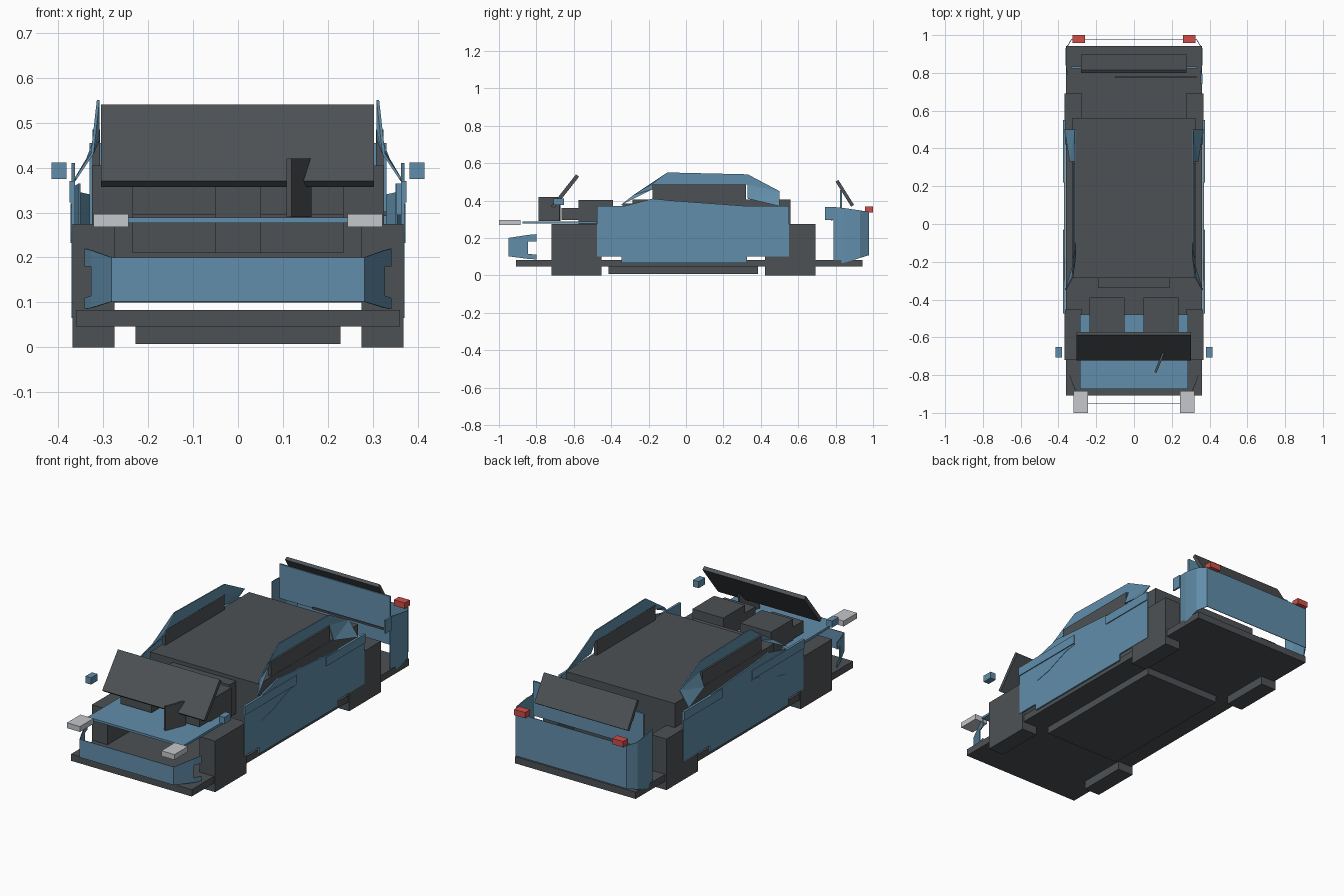
import bpy, bmesh

if "Cube" in bpy.data.objects:
    bpy.data.objects.remove(bpy.data.objects["Cube"], do_unlink=True)


def material(name, color):
    m = bpy.data.materials.new(name)
    m.use_nodes = True
    m.diffuse_color = (*color, 1)
    m.node_tree.nodes["Principled BSDF"].inputs["Base Color"].default_value = (*color, 1)
    return m


BLUE = material("steel_blue", (0.12, 0.27, 0.40))
DARK = material("charcoal", (0.075, 0.083, 0.091))
GREY = material("light_grey", (0.56, 0.57, 0.60))
RED = material("lamp_red", (0.62, 0.075, 0.065))


def finish(name, bm, mat):
    bmesh.ops.recalc_face_normals(bm, faces=bm.faces)
    mesh = bpy.data.meshes.new(name)
    bm.to_mesh(mesh)
    bm.free()
    mesh.materials.append(mat)
    ob = bpy.data.objects.new(name, mesh)
    bpy.context.scene.collection.objects.link(ob)
    return ob


def prism(name, outline, x0, x1, mat, bend=None):
    """Extrude a (y, z) outline from x0 to x1; bend(z) moves points sideways."""
    bm = bmesh.new()
    face = bm.faces.new([bm.verts.new((x0, y, z)) for y, z in outline])
    made = bmesh.ops.extrude_face_region(bm, geom=[face])["geom"]
    for v in made:
        if isinstance(v, bmesh.types.BMVert):
            v.co.x = x1
    if bend:
        bmesh.ops.triangulate(bm, faces=[f for f in bm.faces if len(f.verts) > 4])
        side = 1 if x0 + x1 > 0 else -1
        for v in bm.verts:
            v.co.x += side * bend(v.co.z)
    return finish(name, bm, mat)


def box(name, x, y, z, mat):
    return prism(name, [(y[0], z[0]), (y[1], z[0]), (y[1], z[1]), (y[0], z[1])], x[0], x[1], mat)


def pair(name, x, y, z, mat):
    box("left_" + name, x, y, z, mat)
    box("right_" + name, (-x[1], -x[0]), y, z, mat)


def shell(name, columns, mat):
    """Thin upright wall through (x, y, bottom, top) columns."""
    bm = bmesh.new()
    rows = [(bm.verts.new((x, y, a)), bm.verts.new((x, y, b))) for x, y, a, b in columns]
    for p, q in zip(rows, rows[1:]):
        bm.faces.new((p[0], q[0], q[1], p[1]))
    ob = finish(name, bm, mat)
    solid = ob.modifiers.new("thickness", "SOLIDIFY")
    solid.thickness = 0.004
    solid.offset = 0


def mirrored(columns):
    return columns + [(-x, y, a, b) for x, y, a, b in reversed(columns)]


# Floor, underbody and wheel blocks
box("floor", (-0.36, 0.36), (-0.908, 0.943), (0.046, 0.083), DARK)
box("underbody", (-0.228, 0.228), (-0.415, 0.385), (0.008, 0.046), DARK)
pair("front_wheel_block", (0.275, 0.368), (-0.72, -0.452), (0, 0.275), DARK)
pair("rear_wheel_block", (0.275, 0.368), (0.422, 0.692), (0, 0.275), DARK)

# Cabin interior, front ledge and seats
box("cabin", (-0.325, 0.325), (-0.285, 0.56), (0.1, 0.405), DARK)
box("cabin_ledge", (-0.19, 0.187), (-0.34, -0.285), (0.21, 0.385), DARK)
pair("seat", (0.05, 0.235), (-0.575, -0.39), (0.21, 0.403), DARK)
pair("seat_cushion", (0.05, 0.235), (-0.665, -0.575), (0.295, 0.36), DARK)

# Hood, lamps and mirrors
box("hood", (-0.287, 0.287), (-0.873, -0.478), (0.277, 0.289), BLUE)
pair("headlight", (0.243, 0.321), (-1.0, -0.885), (0.268, 0.297), GREY)
pair("tail_light", (0.26, 0.325), (0.957, 1.0), (0.337, 0.368), RED)
pair("mirror", (0.381, 0.415), (-0.708, -0.652), (0.375, 0.411), BLUE)

# Windscreen and rear window
prism("windscreen", [(-0.722, 0.37), (-0.706, 0.357), (-0.572, 0.527), (-0.588, 0.54)],
      -0.305, 0.303, DARK)
prism("rear_window", [(0.8, 0.5), (0.815, 0.51), (0.898, 0.377), (0.883, 0.367)],
      -0.28, 0.277, DARK)

# Steering panel, turned slightly
panel = box("steering_panel", (-0.006, 0.006), (-0.06, 0.06), (-0.065, 0.065), DARK)
panel.location = (0.136, -0.73, 0.355)
panel.rotation_euler.z = -0.38

# Front bumper with hooked ends
hook = (0.325, -0.845, 0.088, 0.216)
shell("front_bumper", mirrored([hook, (0.28, -0.948, 0.102, 0.2)]), BLUE)
for side, word in ((1, "left"), (-1, "right")):
    for part, low, high in (("upper", (0.18, 0.216), (0.18, 0.22)),
                            ("lower", (0.088, 0.115), (0.085, 0.11))):
        shell(f"{word}_{part}_bumper_hook",
              [(side * hook[0], hook[1], *low), (side * 0.34, -0.8, *high)], BLUE)

# Rear bumper, tailgate and rear details
shell("rear_bumper", mirrored([(0.352, 0.79, 0.065, 0.365), (0.36, 0.845, 0.067, 0.36),
                               (0.36, 0.93, 0.093, 0.347), (0.33, 0.978, 0.108, 0.34)]), BLUE)
box("tailgate", (-0.33, 0.33), (0.823, 0.833), (0.27, 0.455), BLUE)
box("rear_wiper", (-0.1, 0.33), (0.774, 0.782), (0.292, 0.302), DARK)
box("side_flap", (0.352, 0.362), (0.742, 0.795), (0.295, 0.365), BLUE)

# Doors, belt strips, window frames and side windows
door = [(-0.475, 0.1), (-0.345, 0.1), (-0.345, 0.065), (0.325, 0.065), (0.325, 0.1),
        (0.55, 0.1), (0.55, 0.37), (0.33, 0.37), (-0.08, 0.4), (-0.18, 0.41),
        (-0.33, 0.37), (-0.475, 0.37)]
frame = [(-0.35, 0.375), (-0.28, 0.43), (-0.1, 0.55), (0.33, 0.54), (0.5, 0.45),
         (0.5, 0.37), (0.33, 0.41), (0.33, 0.485), (-0.18, 0.485), (-0.18, 0.46)]
groove = [(-0.33, 0.232), (-0.24, 0.25), (-0.1, 0.305), (-0.03, 0.315),
          (-0.03, 0.32), (-0.1, 0.311), (-0.24, 0.257), (-0.33, 0.238)]


def flare(z):
    return max(0, 0.45 - z) * 0.67


for side, word in ((1, "left"), (-1, "right")):
    prism(word + "_door", door, side * 0.362, side * 0.37, BLUE)
    prism(word + "_window_frame", frame, side * 0.308, side * 0.314, BLUE, flare)
    prism(word + "_door_crease", groove, side * 0.369, side * 0.372, BLUE)
pair("front_belt_strip", (0.366, 0.375), (-0.475, -0.033), (0.322, 0.37), BLUE)
pair("rear_belt_strip", (0.366, 0.375), (0.22, 0.55), (0.322, 0.37), BLUE)
pair("side_window", (0.307, 0.324), (-0.18, 0.322), (0.39, 0.485), DARK)
